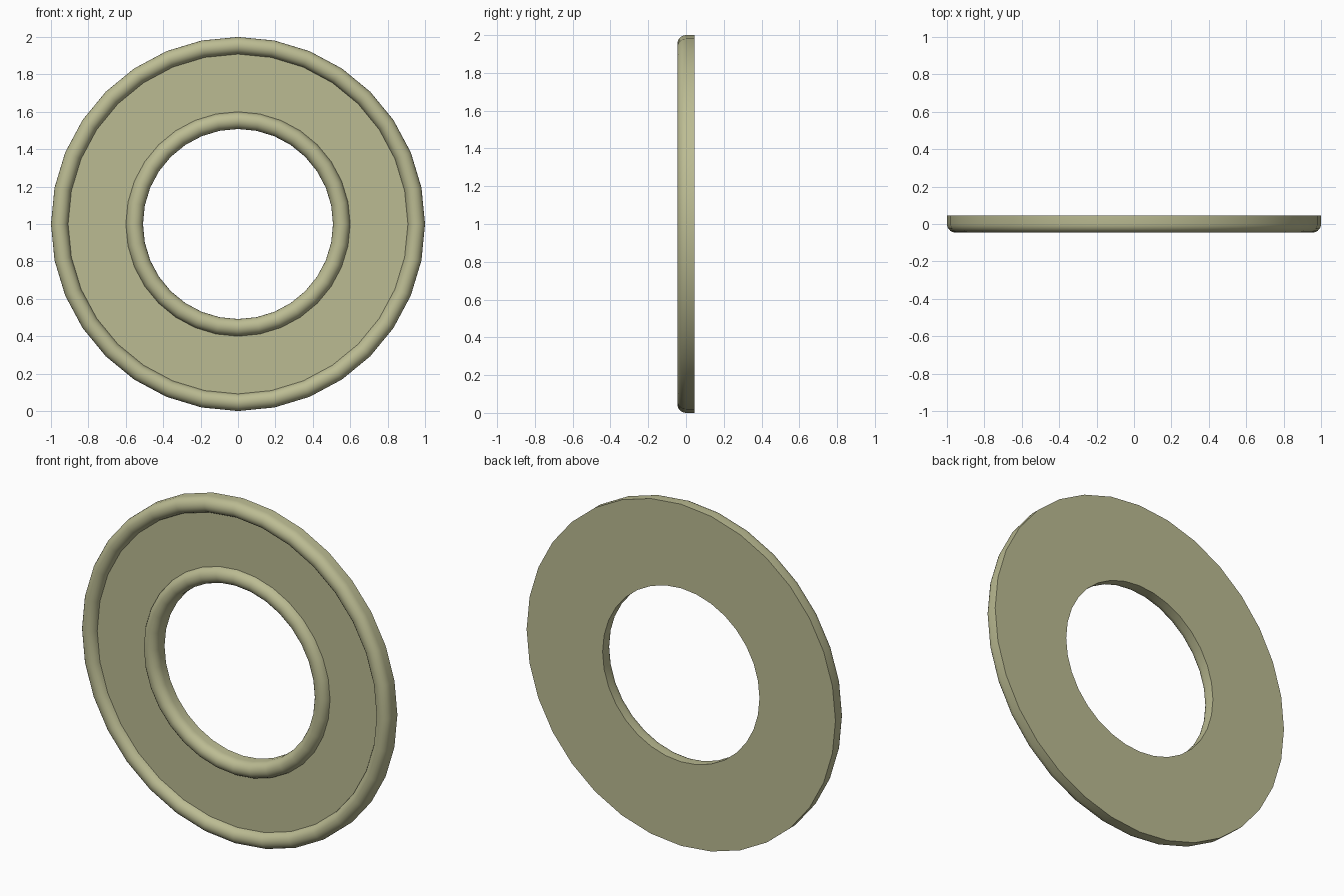
import bpy, bmesh, math

if "Cube" in bpy.data.objects:
    bpy.data.objects.remove(bpy.data.objects["Cube"])

SEGMENTS = 32
R = 0.046          # rim bead radius and half thickness
FLOOR_Y = -0.005   # recessed face between the two rims


def bead(centre, start, end, steps=10):
    """Arc bulging to the front (-y), from angle start to end (radians)."""
    return [(centre + R * math.cos(start + (end - start) * i / steps),
             -R * math.sin(start + (end - start) * i / steps))
            for i in range(steps + 1)]


# Cross-section as (radius, y): back corners, outer bead, recess, inner bead
lift = math.asin(-FLOOR_Y / R)
profile = [(0.508, R), (1.0, R)]
profile += bead(1.0 - R, 0, math.pi - lift)
profile += bead(0.508 + R, lift, math.pi)

# Revolve the cross-section around the y axis
bm = bmesh.new()
rings = []
for s in range(SEGMENTS):
    a = 2 * math.pi * s / SEGMENTS
    rings.append([bm.verts.new((r * math.cos(a), y, 1 + r * math.sin(a)))
                  for r, y in profile])
n = len(profile)
for s in range(SEGMENTS):
    r0, r1 = rings[s], rings[(s + 1) % SEGMENTS]
    for i in range(n):
        j = (i + 1) % n
        bm.faces.new((r0[i], r0[j], r1[j], r1[i]))
bmesh.ops.recalc_face_normals(bm, faces=bm.faces)

mesh = bpy.data.meshes.new("ring_plate")
bm.to_mesh(mesh)
bm.free()
ring = bpy.data.objects.new("ring_plate", mesh)
bpy.context.collection.objects.link(ring)

# Olive material
mat = bpy.data.materials.new("olive")
mat.diffuse_color = (0.50, 0.50, 0.29, 1)
mat.use_nodes = True
mat.node_tree.nodes["Principled BSDF"].inputs["Base Color"].default_value = mat.diffuse_color
mesh.materials.append(mat)

# Smooth rims, crisp edges at the recess and back
bpy.context.view_layer.objects.active = ring
ring.select_set(True)
bpy.ops.object.shade_smooth_by_angle(angle=math.radians(35))
